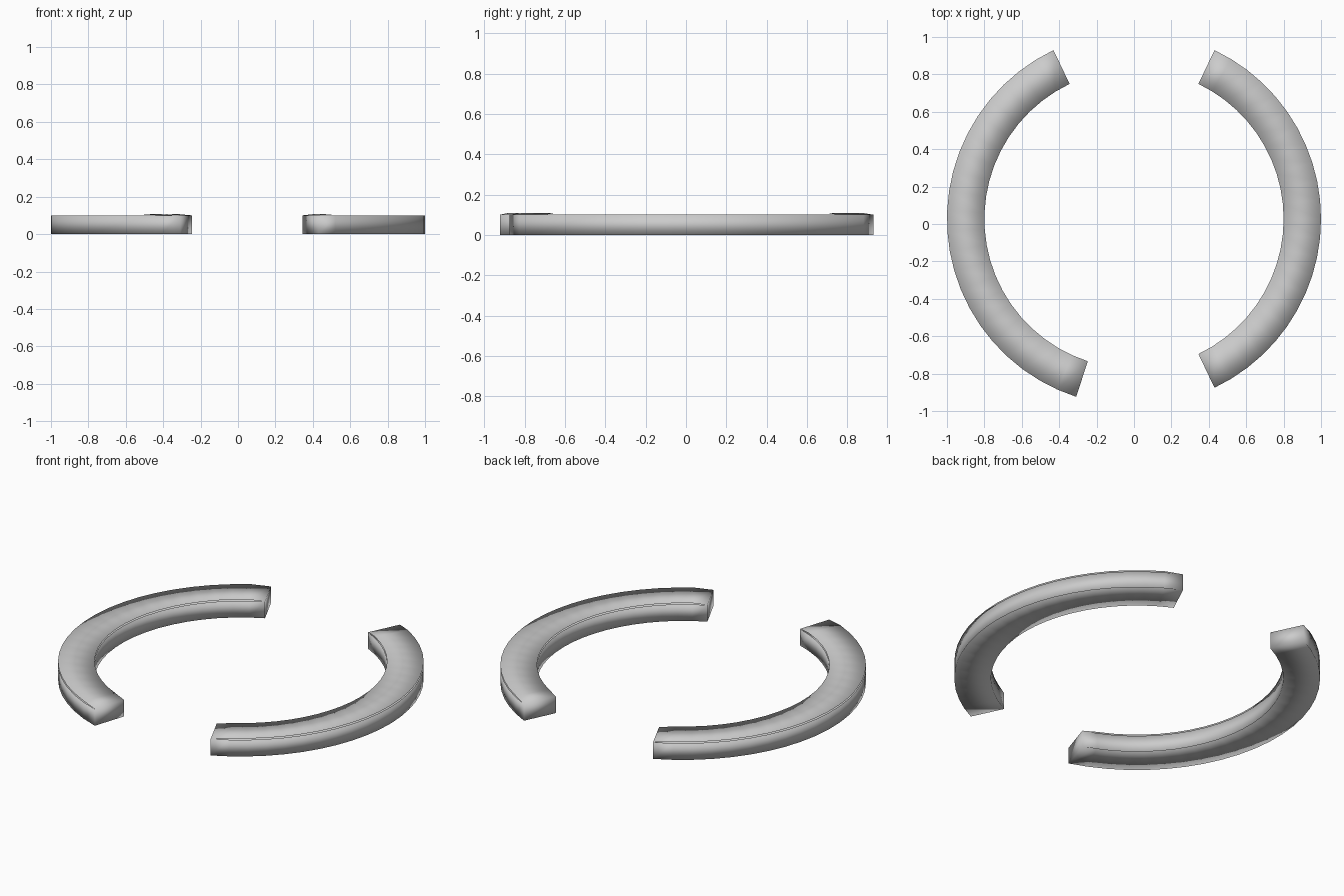
import bpy
from math import radians, sin, cos
from mathutils import Vector

if "Cube" in bpy.data.objects:
    bpy.data.objects.remove(bpy.data.objects["Cube"])

R_OUT, R_IN, HEIGHT, LIFT = 1.0, 0.8, 0.1, 0.008
CENTRE_Y = 0.027
SEGMENTS = 22


def arc_bar(name, start, end):
    """Square-section curved bar; top and bottom strips sit slightly raised
    between the end caps, with soft shading rolled over all corners."""
    verts, normals, faces = [], [], []
    # radius, z and outward signs of the four section corners
    corners = [(R_OUT, 0, 1, -1), (R_OUT, HEIGHT, 1, 1),
               (R_IN, HEIGHT, -1, 1), (R_IN, 0, -1, -1)]

    def ring(a, lift, cap):
        first = len(verts)
        radial = Vector((cos(a), sin(a), 0))
        tangent = Vector((-sin(a), cos(a), 0))
        for r, z, sr, sz in corners:
            verts.append((r * cos(a), r * sin(a) + CENTRE_Y, z + lift))
            n = radial * sr + Vector((0, 0, sz)) + tangent * cap
            normals.append(n.normalized())
        return [first + k for k in range(4)]

    walls, strips = [], []
    for i in range(SEGMENTS + 1):
        a = radians(start + (end - start) * i / SEGMENTS)
        cap = -1 if i == 0 else (1 if i == SEGMENTS else 0)
        w = ring(a, 0, cap)
        walls.append(w)
        strips.append(w if cap else ring(a, LIFT, 0))

    # side walls, then raised top and bottom strips
    for rings, pairs in ((walls, ((0, 1), (2, 3))), (strips, ((1, 2), (3, 0)))):
        for p, q in zip(rings, rings[1:]):
            for a, b in pairs:
                faces.append((p[a], q[a], q[b], p[b]))
    # end caps
    faces.append(walls[0])
    faces.append(walls[-1][::-1])

    mesh = bpy.data.meshes.new(name)
    mesh.from_pydata(verts, [], faces)
    mesh.update()
    mesh.shade_smooth()
    mesh.normals_split_custom_set_from_vertices(normals)
    obj = bpy.data.objects.new(name, mesh)
    bpy.context.collection.objects.link(obj)
    return obj


# two facing arcs, the left one reaching a little further at the front
arc_bar("right_arc", -64.5, 64.5)
arc_bar("left_arc", 115.5, 252)
